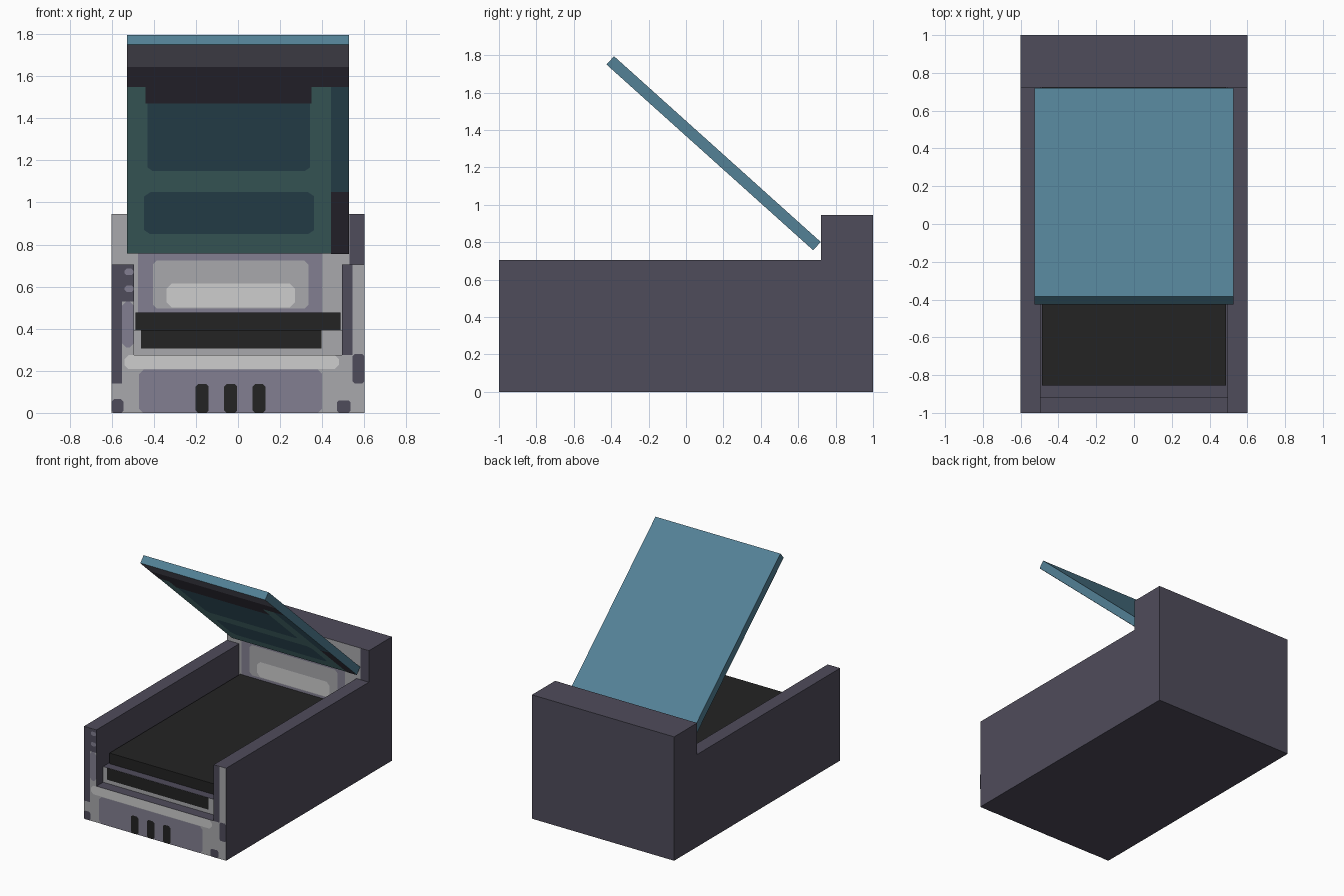
import bpy, bmesh
from math import sin, cos, pi, atan2
from mathutils import Matrix, Vector

cube = bpy.data.objects.get("Cube")
if cube:
    bpy.data.objects.remove(cube, do_unlink=True)


def material(name, hexcode):
    rgb = [int(hexcode[i:i + 2], 16) / 255 for i in (0, 2, 4)]
    col = [c / 12.92 if c <= 0.04045 else ((c + 0.055) / 1.055) ** 2.4 for c in rgb] + [1]
    m = bpy.data.materials.new(name)
    m.use_nodes = True
    m.diffuse_color = col
    m.node_tree.nodes["Principled BSDF"].inputs["Base Color"].default_value = col
    return m


purple = material("dark purple", "4f4c5b")
lavender = material("lavender", "827f91")
grey = material("light grey", "a8a8ac")
white = material("pale grey", "cdcdcd")
black = material("black", "232323")
teal = material("teal", "538196")
aqua = material("light teal", "74afb0")


def finish(bm, name, mats):
    me = bpy.data.meshes.new(name)
    bm.to_mesh(me)
    bm.free()
    for m in mats:
        me.materials.append(m)
    ob = bpy.data.objects.new(name, me)
    bpy.context.collection.objects.link(ob)
    return ob


def box(name, lo, hi, mat, front=None, out=(0, -1, 0), matrix=None):
    """Box between two corners; the side facing 'out' takes the front colour."""
    bm = bmesh.new()
    bmesh.ops.create_cube(bm, size=1)
    for v in bm.verts:
        v.co = [(a + b) / 2 + c * (b - a) for a, b, c in zip(lo, hi, v.co)]
    bm.normal_update()
    if front:
        for f in bm.faces:
            f.material_index = int(f.normal.dot(Vector(out)) > 0.9)
    if matrix:
        bm.transform(matrix)
    return finish(bm, name, [mat, front] if front else [mat])


def plane_at(y, z, tilt):
    """Frame of a painted surface: local x right, local y up the surface, local z outward."""
    return Matrix.Translation((0, y, z)) @ Matrix.Rotation(tilt, 4, 'X')


def plate(name, mat, frame, x0, x1, v0, v1, layer=1, cut=0.0):
    """Thin flat panel on a surface, with optionally clipped corners."""
    bm = bmesh.new()
    if cut:
        pts = [(x0 + cut, v0), (x1 - cut, v0), (x1, v0 + cut), (x1, v1 - cut),
               (x1 - cut, v1), (x0 + cut, v1), (x0, v1 - cut), (x0, v0 + cut)]
    else:
        pts = [(x0, v0), (x1, v0), (x1, v1), (x0, v1)]
    bm.faces.new([bm.verts.new((x, v, 0.0015 * layer)) for x, v in pts])
    bm.transform(frame)
    return finish(bm, name, [mat])


# Housing
WALL, IN, BACK = 0.6, 0.495, 0.722
for side, s in (("left", 1), ("right", -1)):
    xs = sorted((s * IN, s * WALL))
    box(side + "_wall", (xs[0], -1, 0), (xs[1], BACK, 0.705), purple, grey)
box("back_block", (-WALL, BACK, 0), (WALL, 1, 0.945), purple, grey)
box("front_sill", (-IN, -1, 0), (IN, -0.92, 0.276), purple, grey)
box("bed_step", (-IN, -0.92, 0), (IN, BACK, 0.395), purple, grey)
box("bed", (-0.486, -0.855, 0.395), (0.486, BACK, 0.476), black)

# Front panel
front = plane_at(-1, 0, pi / 2)
plate("lower_panel", lavender, front, -0.47, 0.40, 0, 0.205, 1, 0.02)
plate("front_strip", white, front, -0.54, 0.48, 0.208, 0.274, 1, 0.02)
for i, x in enumerate((-0.17, -0.035, 0.10)):
    plate(f"vent_slot_{i + 1}", black, front, x - 0.031, x + 0.031, 0, 0.137, 2, 0.012)

# Painted wall ends
plate("right_end_dark", purple, front, -0.60, -0.55, 0.14, 0.705)
plate("right_end_upper", purple, front, -0.55, -IN, 0.53, 0.705)
plate("right_end_trim", lavender, front, -0.55, -IN, 0.31, 0.53, 1, 0.02)
for z in (0.59, 0.67):
    plate("right_end_notch", lavender, front, -0.54, -IN, z - 0.015, z + 0.015, 2, 0.01)
plate("right_end_foot", purple, front, -0.60, -0.545, 0, 0.065, 1, 0.01)
plate("left_end_dark", purple, front, IN, 0.545, 0.276, 0.705)
plate("left_end_corner", purple, front, 0.545, 0.60, 0.14, 0.28, 1, 0.01)
plate("left_end_foot", purple, front, 0.47, 0.535, 0, 0.06, 1, 0.01)

# Drawer slot below the bed
step = plane_at(-0.92, 0, pi / 2)
plate("drawer_slot", black, step, -0.46, 0.396, 0.305, 0.395)

# Inner back panel
inner = plane_at(BACK, 0, pi / 2)
plate("back_panel_frame", lavender, inner, -0.475, 0.40, 0.476, 0.78)
plate("back_panel", grey, inner, -0.405, 0.335, 0.495, 0.725, 2, 0.02)
plate("back_panel_inset", white, inner, -0.34, 0.27, 0.50, 0.615, 3, 0.025)
plate("back_left_edge", purple, inner, 0.53, 0.60, 0.705, 0.945)

# Raised lid, hinged at the back
low, high = Vector((0.68, 0.757)), Vector((-0.425, 1.75))
run = high - low
lid = plane_at(low.x, low.y, atan2(run.y, run.x))
LEN, HALF = run.length, 0.527
box("lid", (-HALF, 0, -0.06), (HALF, LEN, 0), teal, aqua, (0, 0, 1), lid)


def lid_plate(name, mat, x0, x1, z0, z1, layer=1, cut=0.0):
    k = LEN / run.y
    plate(name, mat, lid, x0, x1, (z0 - low.y) * k, (z1 - low.y) * k, layer, cut)


lid_plate("lid_top_band", lavender, -HALF, HALF, 1.645, 1.75)
lid_plate("lid_dark_band", purple, -HALF, HALF, 1.55, 1.645)
lid_plate("lid_dark_drop", purple, -0.44, 0.35, 1.47, 1.55)
lid_plate("lid_side_upper", teal, 0.443, HALF, 1.05, 1.55)
lid_plate("lid_side_lower", purple, 0.443, HALF, 0.757, 1.05)
lid_plate("lid_upper_inset", teal, -0.43, 0.342, 1.15, 1.47, 1, 0.025)
lid_plate("lid_upper_inset_top", teal, -0.43, 0.342, 1.40, 1.47)
lid_plate("lid_lower_inset", teal, -0.446, 0.362, 0.85, 1.05, 1, 0.03)
